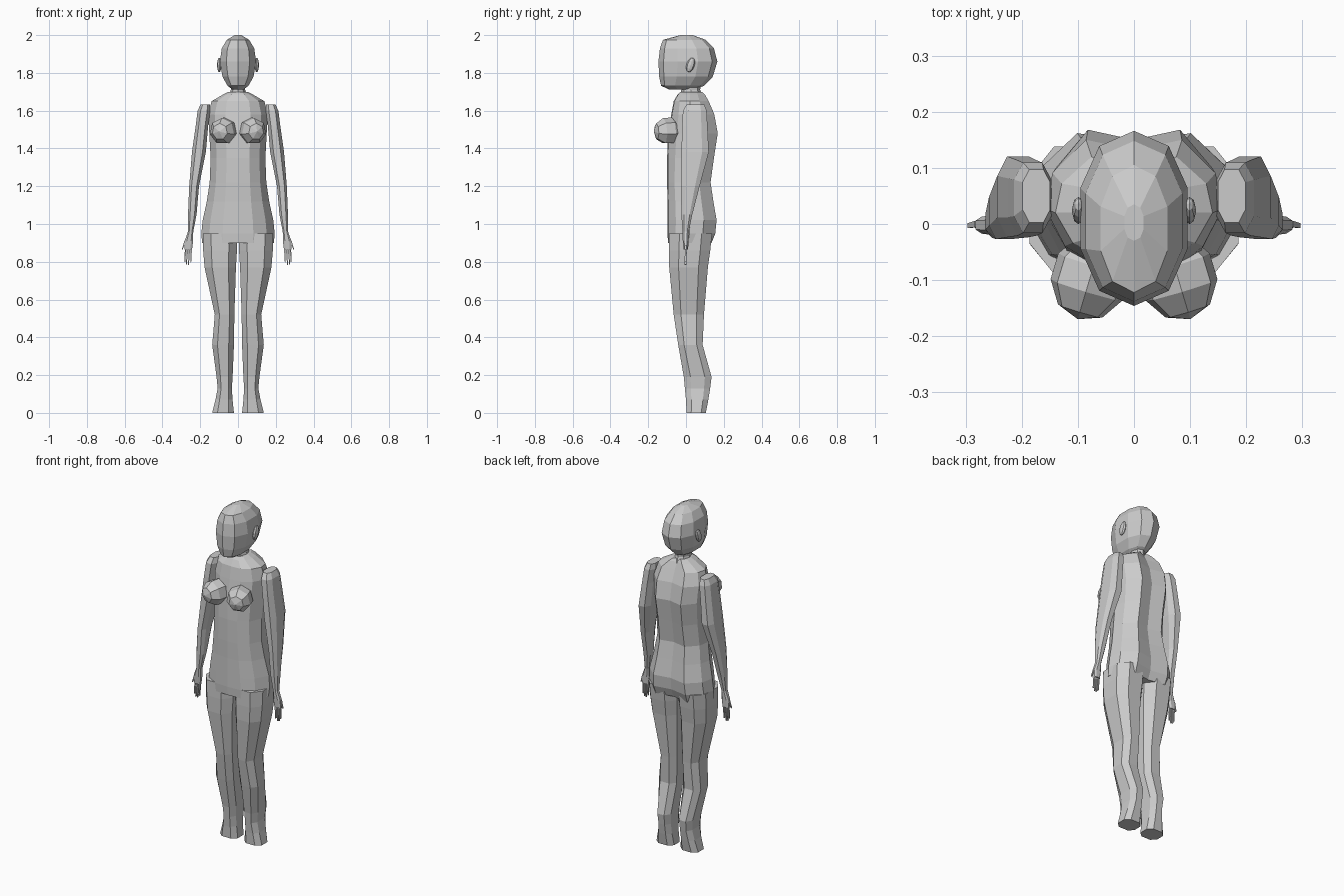
import bpy, bmesh, math
from mathutils import Matrix, Vector

if "Cube" in bpy.data.objects:
    bpy.data.objects.remove(bpy.data.objects["Cube"])


def finish(name, bm):
    bmesh.ops.recalc_face_normals(bm, faces=bm.faces)
    me = bpy.data.meshes.new(name)
    bm.to_mesh(me)
    bm.free()
    ob = bpy.data.objects.new(name, me)
    bpy.context.collection.objects.link(ob)
    return ob


def loft(name, rings):
    bm = bmesh.new()
    rows = [[bm.verts.new(p) for p in r] for r in rings]
    n = len(rows[0])
    for a, b in zip(rows, rows[1:]):
        for i in range(n):
            j = (i + 1) % n
            bm.faces.new((a[i], a[j], b[j], b[i]))
    bm.faces.new(rows[0])
    bm.faces.new(rows[-1])
    return finish(name, bm)


def ring(z, x0, x1, y0, y1, n, power=1.0, turn=0.0):
    """n-sided ring filling the box x0..x1, y0..y1; power < 1 is boxier"""
    pts = []
    for i in range(n):
        a = 2 * math.pi * (i + turn) / n
        c, s = math.cos(a), math.sin(a)
        c = math.copysign(abs(c) ** power, c)
        s = math.copysign(abs(s) ** power, s)
        pts.append(((x0 + x1) / 2 + c * (x1 - x0) / 2,
                    (y0 + y1) / 2 + s * (y1 - y0) / 2, z))
    return pts


# Torso: height, half width, front, back
torso = [(0.90, .190, -.095, .135), (0.95, .194, -.098, .155),
         (1.02, .187, -.098, .162), (1.12, .165, -.098, .145),
         (1.22, .150, -.100, .130), (1.35, .145, -.100, .148),
         (1.48, .152, -.095, .168), (1.58, .158, -.078, .150),
         (1.65, .140, -.065, .120), (1.685, .080, -.045, .100),
         (1.70, .050, -.030, .085)]
profile = [(0, 0), (.42, .02), (.78, .17), (1, .46), (.92, .74), (.54, 1)]


def torso_ring(z, w, f, b):
    d = b - f
    half = [(x * w, f + y * d, z) for x, y in profile]
    spine = [(0, b - .018, z)]
    return half + spine + [(-x, y, z) for x, y, _ in reversed(half[1:])]


loft("torso", [torso_ring(*t) for t in torso])
loft("neck", [ring(z, -w, w, f, b, 8) for z, w, f, b in
              ((1.67, .052, -.03, .09), (1.71, .038, -.025, .075),
               (1.76, .04, -.03, .08))])

# Head: height, half width, front, back
head = [(1.712, .030, -.090, .050), (1.732, .058, -.132, .095),
        (1.78, .086, -.142, .142), (1.86, .100, -.146, .166),
        (1.93, .090, -.138, .148), (1.975, .062, -.122, .105),
        (2.0, .018, -.030, .035)]
loft("head", [ring(z, -w, w, f, b, 10, .9, .5) for z, w, f, b in head])

# Leg: height, inner x, outer x, front, back
leg = [(0.0, .018, .140, .000, .108), (.07, .026, .122, -.004, .122),
       (.13, .030, .110, -.010, .132), (.19, .026, .116, -.016, .140),
       (.36, .018, .140, -.045, .092), (.52, .016, .126, -.070, .100),
       (.77, .006, .182, -.095, .122), (.86, .000, .190, -.097, .135),
       (.95, .000, .192, -.096, .145)]

# Arm: height, inner x, outer x, front, back
arm = [(1.632, .148, .200, .000, .100), (1.60, .145, .216, -.020, .113),
       (1.52, .156, .226, -.025, .118), (1.38, .168, .246, -.028, .125),
       (1.20, .205, .260, -.030, .075), (1.05, .218, .266, -.026, .035),
       (.96, .236, .266, -.020, .016), (.91, .236, .284, -.018, .014),
       (.865, .242, .284, -.014, .012)]

for side, tag in ((1, "right"), (-1, "left")):
    def limb(name, table, n, power, turn=.5):
        loft(tag + "_" + name,
             [[(side * x, y, z) for x, y, z in ring(*t, n, power, turn)] for t in table])

    limb("leg", leg, 8, .75)
    limb("arm", arm, 8, .75)

    # Fingers fan out below the palm, thumb on the outside
    for i, (xa, xb, za, zb) in enumerate(((.247, .250, .88, .795), (.257, .262, .88, .782),
                                          (.267, .273, .88, .785), (.277, .281, .88, .80),
                                          (.280, .295, .91, .865))):
        limb("finger_%d" % i, [(za, xa - .006, xa + .006, -.008, .008),
                               (zb, xb - .003, xb + .003, -.009, .003)], 4, 1)

    # Chest: blunt faceted forms tilted outward
    bm = bmesh.new()
    bmesh.ops.create_uvsphere(bm, u_segments=7, v_segments=5, radius=1)
    aim = Vector((side * .3, -1, -.05)).to_track_quat('Z', 'Y').to_matrix().to_4x4()
    bmesh.ops.transform(bm, verts=bm.verts, matrix=Matrix.Translation((side * .078, -.095, 1.492))
                        @ aim @ Matrix.Diagonal((.072, .074, .078, 1)))
    finish(tag + "_breast", bm)

    # Ear: flattened, tilted oval
    bm = bmesh.new()
    bmesh.ops.create_uvsphere(bm, u_segments=8, v_segments=6, radius=1)
    bmesh.ops.transform(bm, verts=bm.verts, matrix=Matrix.Translation((side * .099, .024, 1.842))
                        @ Matrix.Rotation(math.radians(-18), 4, 'X')
                        @ Matrix.Diagonal((.012, .022, .04, 1)))
    finish(tag + "_ear", bm)
